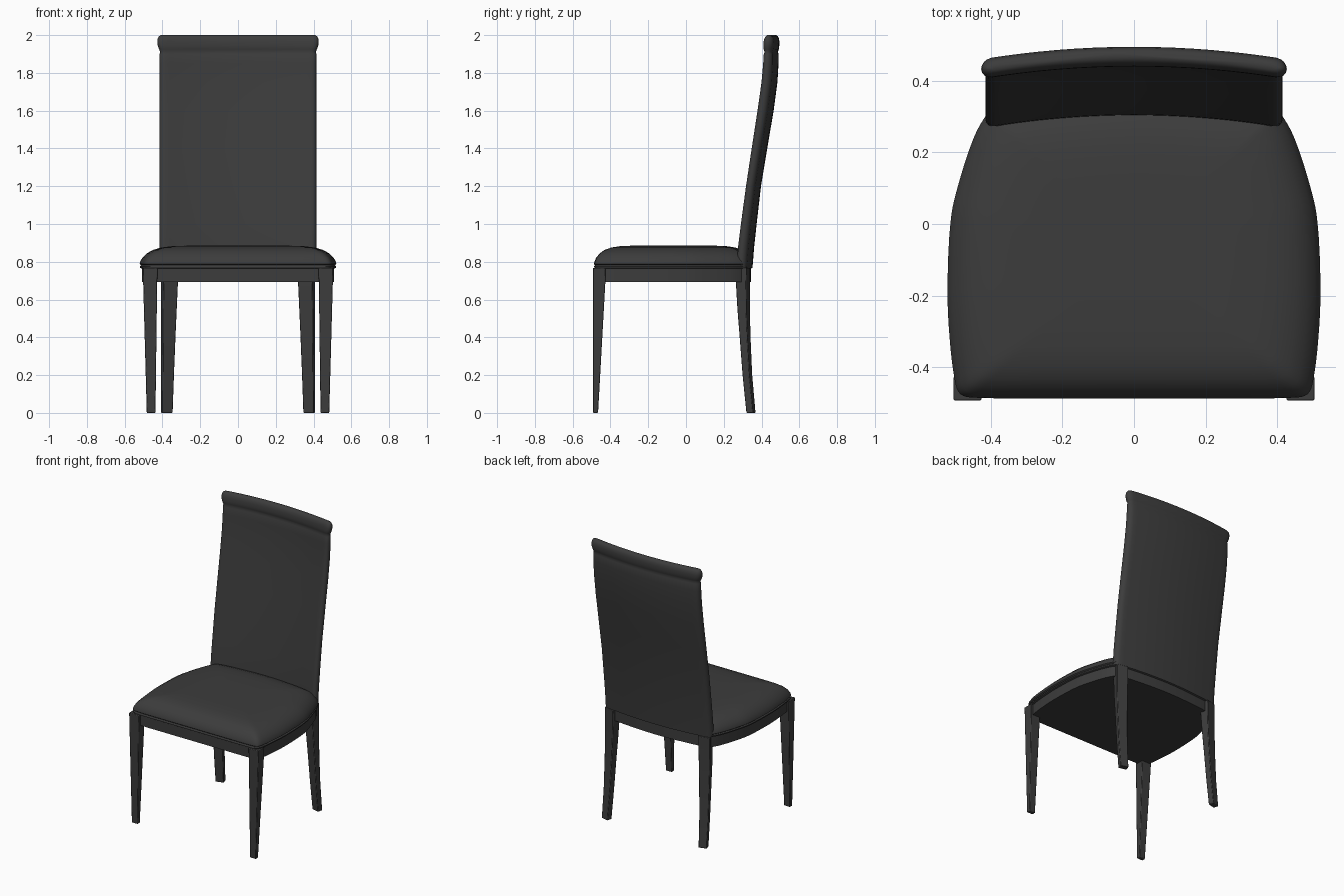
import bpy, bmesh
from math import sqrt, sin, cos, radians
from mathutils import Vector
from mathutils.geometry import interpolate_bezier

if "Cube" in bpy.data.objects:
    bpy.data.objects.remove(bpy.data.objects["Cube"])


def loft(name, rings, mirror=False, bevel=0.0, angle=35):
    """Skin a stack of equal-length closed rings and cap both ends."""
    bm = bmesh.new()
    rows = [[bm.verts.new(p) for p in r] for r in rings]
    n = len(rows[0])
    for a, b in zip(rows, rows[1:]):
        for i in range(n):
            j = (i + 1) % n
            bm.faces.new((a[i], a[j], b[j], b[i]))
    bm.faces.new(rows[0][::-1])
    bm.faces.new(rows[-1])
    bmesh.ops.recalc_face_normals(bm, faces=bm.faces)
    me = bpy.data.meshes.new(name)
    bm.to_mesh(me)
    bm.free()
    ob = bpy.data.objects.new(name, me)
    bpy.context.collection.objects.link(ob)
    mat = bpy.data.materials.get("charcoal") or bpy.data.materials.new("charcoal")
    mat.diffuse_color = (0.045, 0.045, 0.045, 1)
    mat.use_nodes = True
    mat.node_tree.nodes["Principled BSDF"].inputs["Base Color"].default_value = mat.diffuse_color
    me.materials.append(mat)
    if bevel:
        m = ob.modifiers.new("soft_edges", 'BEVEL')
        m.width, m.segments = bevel, 2
    if mirror:
        ob.modifiers.new("mirror", 'MIRROR')
    bpy.ops.object.select_all(action='DESELECT')
    bpy.context.view_layer.objects.active = ob
    ob.select_set(True)
    bpy.ops.object.shade_smooth_by_angle(angle=radians(angle))
    return ob


# Seat outline: smooth closed curve through a mirrored half outline
half = [(0.25, -0.487), (0.45, -0.485), (0.485, -0.475), (0.50, -0.44),
        (0.515, -0.32), (0.521, -0.18), (0.511, 0.02), (0.485, 0.13),
        (0.45, 0.235), (0.422, 0.29), (0.395, 0.318), (0.22, 0.342)]
ctrl = [(0, -0.487)] + half + [(0, 0.353)] + [(-x, y) for x, y in half[::-1]]
ctrl = [Vector((x, y, 0)) for x, y in ctrl]
outline = []
for i in range(len(ctrl)):
    p0, p1, p2, p3 = (ctrl[(i + k) % len(ctrl)] for k in (-1, 0, 1, 2))
    d = (p2 - p1).length / 3
    t1, t2 = (p2 - p0).normalized() * d, (p3 - p1).normalized() * d
    outline += interpolate_bezier(p1, p1 + t1, p2 - t2, p2, 5)[:-1]


def seat_ring(inset, z):
    sx, sy = 1 - 1.25 * inset / 0.52, 1 - inset / 0.42
    return [(p.x * sx, -0.067 + (p.y + 0.067) * sy, z) for p in outline]


# Apron frame with closed underside
loft("apron", [seat_ring(0.01, 0.692), seat_ring(0.01, 0.768)])

# Domed cushion with a welt at its lower edge
loft("seat_cushion", [seat_ring(d, z) for d, z in (
    (0.012, 0.762), (0.002, 0.768), (0.001, 0.776), (0.006, 0.782),
    (0.0, 0.788), (0.002, 0.80), (0.012, 0.822), (0.03, 0.844),
    (0.055, 0.862), (0.09, 0.875), (0.14, 0.883), (0.22, 0.886), (0.34, 0.887))],
    angle=50)

# Backrest: bowed panel with rounded edges, ending in a rolled top
us = [-1, -0.995, -0.98, -0.96, -0.93] + [i / 8 for i in range(-7, 8)] \
    + [0.93, 0.96, 0.98, 0.995, 1]


def back_ring(z, front, back, w):
    mid, h = (front + back) / 2, (back - front) / 2

    def pt(u, side):
        e = max(0, (abs(u) - 0.93) / 0.07)
        return (u * w, mid - 0.035 * u * u + side * h * sqrt(max(0, 1 - e * e)), z)
    return [pt(u, -1) for u in us] + [pt(u, 1) for u in us[-2:0:-1]]


loft("backrest", [back_ring(*s) for s in (
    (0.768, 0.298, 0.352, 0.415), (0.88, 0.306, 0.361, 0.415),
    (1.0, 0.321, 0.374, 0.415), (1.2, 0.348, 0.397, 0.415),
    (1.4, 0.378, 0.430, 0.415), (1.6, 0.409, 0.464, 0.415),
    (1.75, 0.430, 0.484, 0.415), (1.85, 0.439, 0.490, 0.415),
    (1.90, 0.442, 0.490, 0.415), (1.912, 0.447, 0.486, 0.412),
    (1.925, 0.441, 0.492, 0.418), (1.945, 0.440, 0.494, 0.425),
    (1.965, 0.441, 0.495, 0.427), (1.982, 0.445, 0.492, 0.425),
    (1.994, 0.453, 0.486, 0.418), (2.0, 0.462, 0.477, 0.408))], angle=50)


# Legs: tapered rectangular sections (z, centre x, centre y, width, depth, turn)
def leg(name, stations):
    rings = []
    for z, cx, cy, w, d, turn in stations:
        c, s = cos(radians(turn)), sin(radians(turn))
        rings.append([(cx + a * w / 2 * c - b * d / 2 * s,
                       cy + a * w / 2 * s + b * d / 2 * c, z)
                      for a, b in ((-1, -1), (1, -1), (1, 1), (-1, 1))])
    loft(name, rings, mirror=True, bevel=0.004)


leg("front_leg", [(0, 0.460, -0.479, 0.046, 0.027, 0),
                  (0.69, 0.465, -0.460, 0.074, 0.066, 0),
                  (0.768, 0.465, -0.459, 0.078, 0.068, 0)])
leg("back_leg", [(0, 0.377, 0.344, 0.056, 0.037, -15),
                 (0.2, 0.373, 0.325, 0.062, 0.038, -15),
                 (0.4, 0.369, 0.313, 0.069, 0.043, -15),
                 (0.55, 0.366, 0.305, 0.075, 0.050, -15),
                 (0.69, 0.363, 0.301, 0.080, 0.057, -15),
                 (0.768, 0.363, 0.301, 0.080, 0.060, -15)])
